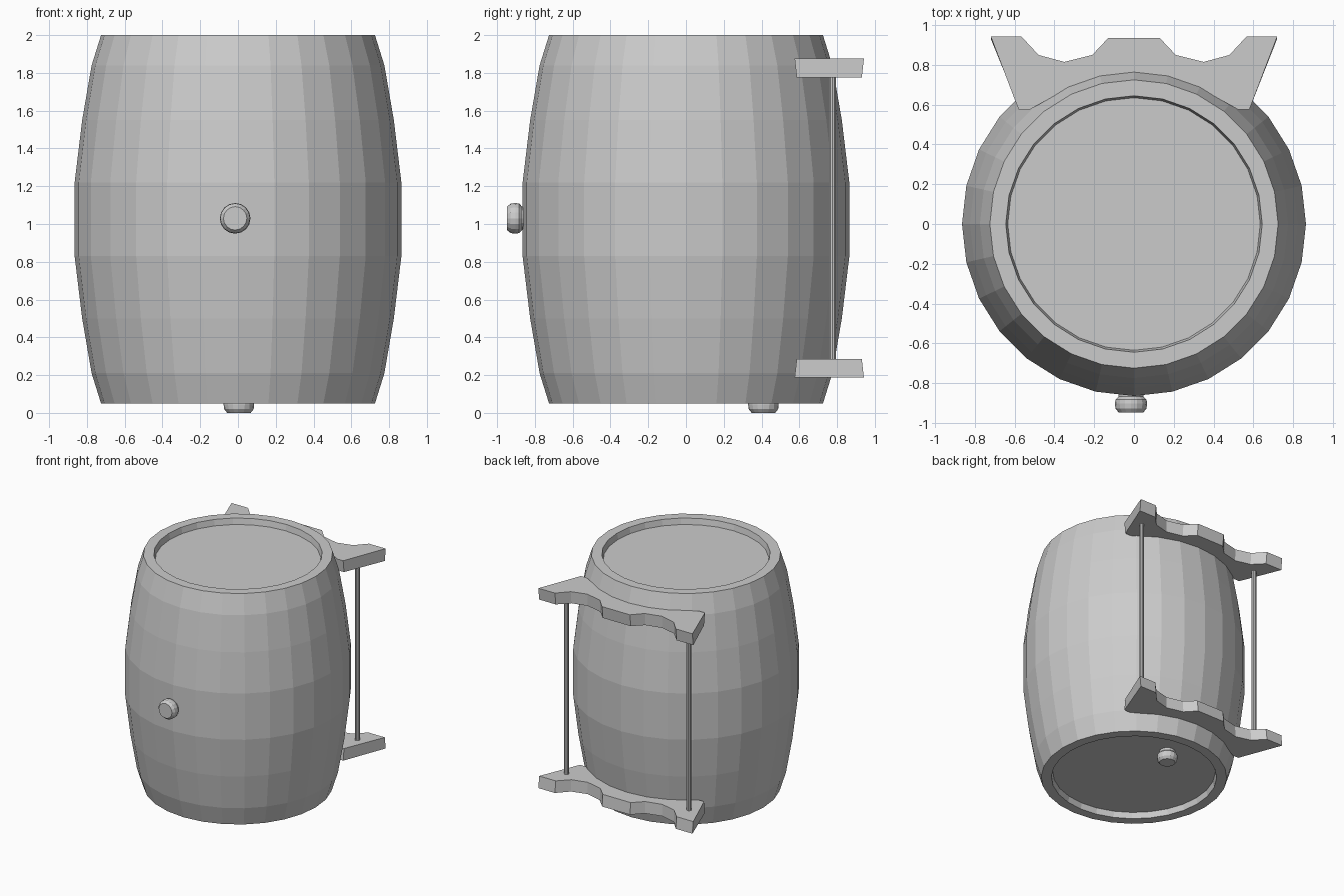
import bpy, bmesh, math
from mathutils import Matrix

if "Cube" in bpy.data.objects:
    bpy.data.objects.remove(bpy.data.objects["Cube"])


def make_object(name, bm, matrix=None):
    bmesh.ops.recalc_face_normals(bm, faces=bm.faces)
    mesh = bpy.data.meshes.new(name)
    bm.to_mesh(mesh)
    bm.free()
    obj = bpy.data.objects.new(name, mesh)
    bpy.context.collection.objects.link(obj)
    if matrix is not None:
        obj.matrix_world = matrix
    return obj


def lathe(name, profile, sides, matrix=None):
    """Revolve (radius, z) points around z and cap both ends."""
    bm = bmesh.new()
    rings = []
    for r, z in profile:
        rings.append([bm.verts.new((r * math.cos(math.tau * i / sides),
                                    r * math.sin(math.tau * i / sides), z))
                      for i in range(sides)])
    for a, b in zip(rings, rings[1:]):
        for i in range(sides):
            j = (i + 1) % sides
            bm.faces.new((a[i], a[j], b[j], b[i]))
    bm.faces.new(rings[0][::-1])
    bm.faces.new(rings[-1])
    return make_object(name, bm, matrix)


# Barrel body: half profile mirrored about its middle, recessed lids at both ends
MID = 1.025
half = [(0.635, 0.925), (0.645, 0.975), (0.725, 0.975), (0.775, 0.815),
        (0.825, 0.525), (0.865, 0.195)]
profile = [(r, MID - h) for r, h in half] + [(r, MID + h) for r, h in reversed(half)]
lathe("barrel_body", profile, 28)

# Rounded plugs: one on the front, one under the base
plug = [(0.062, 0.0), (0.078, 0.015), (0.081, 0.035), (0.078, 0.06), (0.062, 0.08)]
lathe("front_plug", [(0.062, -0.03)] + plug, 16,
      Matrix.Translation((-0.015, -0.868, 1.03)) @ Matrix.Rotation(math.pi / 2, 4, 'X'))
lathe("base_plug", [(0.062, -0.03)] + plug, 16,
      Matrix.Translation((0.005, 0.41, 0.08)) @ Matrix.Rotation(math.pi, 4, 'X'))


# Scalloped shoulder brackets hugging the back of the barrel
def bracket(name, z_in, z_out):
    outer = [(0.13, 0.935), (0.21, 0.85), (0.35, 0.815), (0.48, 0.85),
             (0.565, 0.942), (0.72, 0.942)]
    inner = [(0.58, 0.575), (0.525, 0.575)]
    inner += [(0.76 * math.sin(a), 0.76 * math.cos(a))
              for a in (math.tau * k / 28 for k in (2, 1))]
    right = outer + inner
    outline = right + [(0, 0.76)] + [(-x, y) for x, y in reversed(right)]
    bm = bmesh.new()
    # the side nearer the barrel's middle is slightly narrower in depth
    near = [bm.verts.new((x, 0.76 + (y - 0.76) * 0.94, z_in)) for x, y in outline]
    far = [bm.verts.new((x, y, z_out)) for x, y in outline]
    n = len(outline)
    for i in range(n):
        j = (i + 1) % n
        bm.faces.new((near[i], near[j], far[j], far[i]))
    caps = [bm.faces.new(near), bm.faces.new(far[::-1])]
    bmesh.ops.triangulate(bm, faces=caps)
    make_object(name, bm)


bracket("upper_bracket", 1.775, 1.875)
bracket("lower_bracket", 0.285, 0.187)

# Vertical rods joining the brackets
for side, sx in (("left", -1), ("right", 1)):
    lathe(side + "_rod", [(0.019, 0.25), (0.019, 1.81)], 10,
          Matrix.Translation((sx * 0.572, 0.775, 0)))
